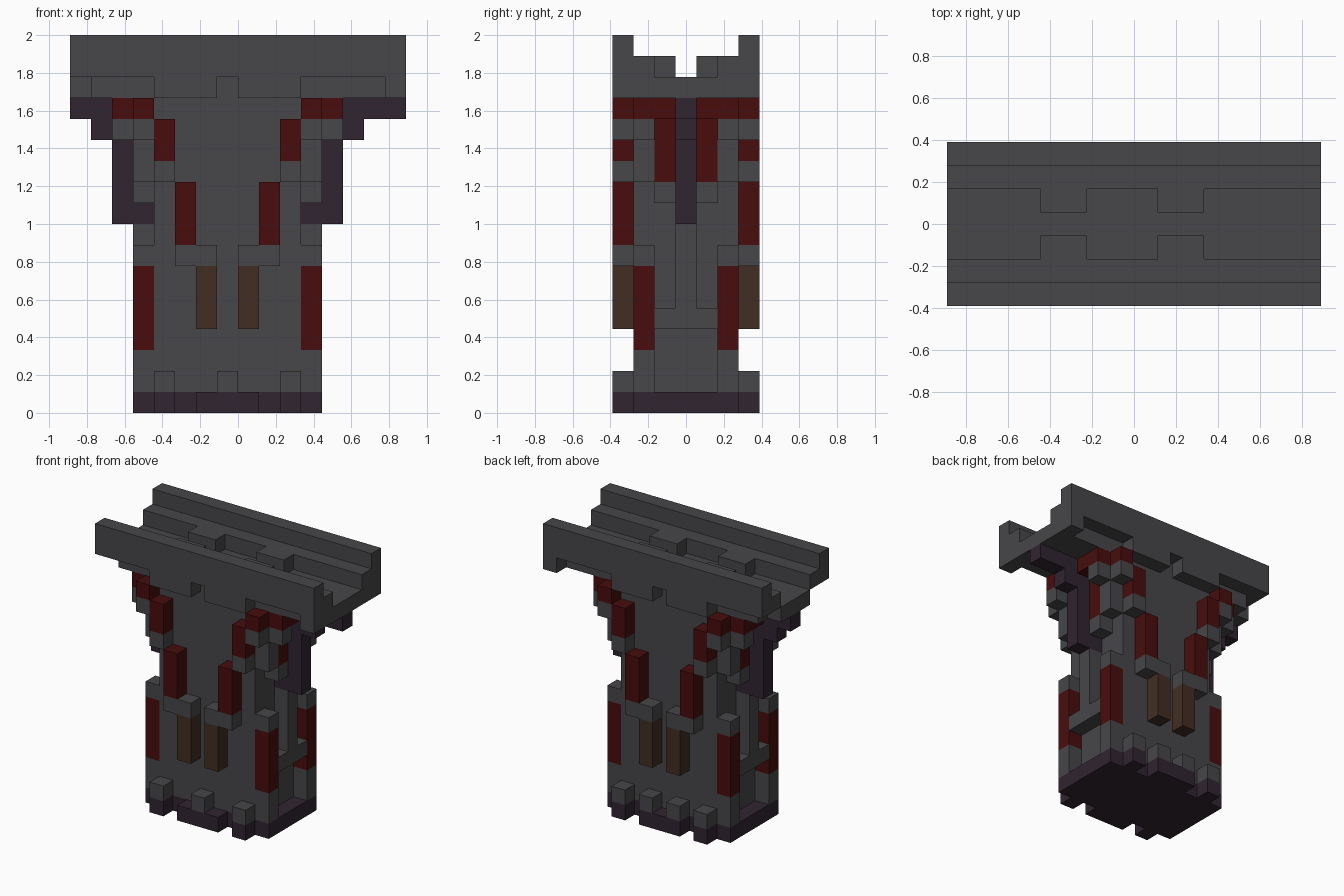
import bpy
import bmesh
from mathutils import Vector

UNIT = 1 / 9      # edge length of one block
AXIS = -0.5       # the pillar's own mirror plane in x, in blocks

default_cube = bpy.data.objects.get("Cube")
if default_cube:
    bpy.data.objects.remove(default_cube, do_unlink=True)


def make_material(name, red, green, blue):
    material = bpy.data.materials.new(name)
    material.use_nodes = True
    colour = (red, green, blue, 1)
    material.diffuse_color = colour
    shader = next(n for n in material.node_tree.nodes if n.type == "BSDF_PRINCIPLED")
    shader.inputs["Base Color"].default_value = colour
    shader.inputs["Roughness"].default_value = 0.9
    return material


stone = make_material("grey stone", .063, .063, .067)
plum = make_material("dark plum", .03, .018, .03)
crimson = make_material("deep red", .065, .004, .004)
wood = make_material("brown wood", .055, .027, .016)


def mirrored(box, sides, faces):
    """Yield the box and its reflections left/right and front/back."""
    x, y, z = box
    x_spans = [x]
    if sides:
        x_spans.append((2 * AXIS - x[1], 2 * AXIS - x[0]))
    y_spans = [y]
    if faces:
        y_spans.append((-y[1], -y[0]))
    for x_span in x_spans:
        for y_span in y_spans:
            yield x_span, y_span, z


def blocks(name, material, boxes, sides=True, faces=True):
    """Build one part from blocks given as x, y and z spans."""
    bm = bmesh.new()
    for box in boxes:
        for spans in mirrored(box, sides, faces):
            low = Vector([span[0] for span in spans])
            high = Vector([span[1] for span in spans])
            corners = bmesh.ops.create_cube(bm, size=1)["verts"]
            for vert in corners:
                unit_place = vert.co + Vector((.5, .5, .5))
                vert.co = (low + unit_place * (high - low)) * UNIT
    mesh = bpy.data.meshes.new(name)
    bm.to_mesh(mesh)
    bm.free()
    mesh.materials.append(material)
    part = bpy.data.objects.new(name, mesh)
    bpy.context.collection.objects.link(part)
    return part


# Depth bands, counted outward from the centre line
SPINE = (-.5, .5)
INNER = (.5, 1.5)
CORNER = (1.5, 2.5)
OUTER = (2.5, 3.5)
WIDE = (-2.5, 2.5)
MIDDLE = (-1.5, 1.5)

# Foot of the pillar
blocks("base_slab", plum, [((-5, 4), WIDE, (0, 1))], sides=False, faces=False)
blocks("base_tabs", plum, [((2, 3), OUTER, (0, 1))])
blocks("base_centre_tab", plum, [((-2, 1), OUTER, (0, 1))], sides=False)
blocks("base_corner_studs", stone, [((2, 3), OUTER, (1, 2))])
blocks("base_front_stud", stone, [((-1, 0), (-3.5, -2.5), (1, 2))],
       sides=False, faces=False)
blocks("base_back_studs", stone, [((0, 1), OUTER, (1, 2))], faces=False)

# Pillar shaft and its corner posts
blocks("shaft", stone, [((-4, 3), WIDE, (1, 15))], sides=False, faces=False)
blocks("corner_posts", stone, [
    ((3, 4), CORNER, (1, 3)),
    ((3, 4), CORNER, (7, 8)),
])
blocks("corner_bands", crimson, [((3, 4), CORNER, (3, 7))])

# Side ribs inside the recess between the posts
blocks("side_ribs", stone, [
    ((3, 4), MIDDLE, (4, 5)),
    ((3, 4), SPINE, (5, 9)),
], faces=False)

# Front and back ornaments, climbing outward
blocks("wood_pegs", wood, [((0, 1), OUTER, (4, 7))])
blocks("peg_caps", stone, [((0, 2), OUTER, (7, 8))])
blocks("lower_red_strips", crimson, [((1, 2), OUTER, (8, 11))])
blocks("strip_brackets", stone, [((2, 3), OUTER, (11, 12))])
blocks("upper_red_strips", crimson, [((2, 3), OUTER, (12, 14))])

# Stepped corbels under the deck
blocks("corbel_stones", stone, [
    ((3, 4), OUTER, (13, 14)),
    ((3, 4), CORNER, (11, 14)),
    ((4, 5), CORNER, (13, 14)),
    ((3, 4), INNER, (10, 11)),
])
blocks("corbel_red_trim", crimson, [
    ((3, 4), OUTER, (14, 15)),
    ((3, 5), CORNER, (14, 15)),
    ((3, 4), INNER, (11, 15)),
    ((4, 5), INNER, (14, 15)),
])

# Side support arms
blocks("support_arms", plum, [
    ((3, 5), SPINE, (9, 15)),
    ((5, 6), SPINE, (13, 14)),
    ((5, 7), SPINE, (14, 15)),
], faces=False)
blocks("arm_extension", plum, [((7, 8), SPINE, (14, 15))], sides=False, faces=False)

# Deck with rims, skirts and stepped benches
blocks("deck_floor", stone, [
    ((-7, 8), WIDE, (15, 16)),
    ((-8, -7), MIDDLE, (15, 16)),
], sides=False, faces=False)
blocks("deck_walkway", stone, [
    ((-8, 8), CORNER, (16, 17)),
    ((-4, -2), INNER, (16, 17)),
    ((1, 3), INNER, (16, 17)),
], sides=False)
blocks("deck_rims", stone, [((-8, 8), OUTER, (16, 18))], sides=False)
blocks("deck_skirts", stone, [
    ((-4, -1), OUTER, (15, 16)),
    ((0, 3), OUTER, (15, 16)),
    ((7, 8), OUTER, (15, 16)),
], sides=False)
